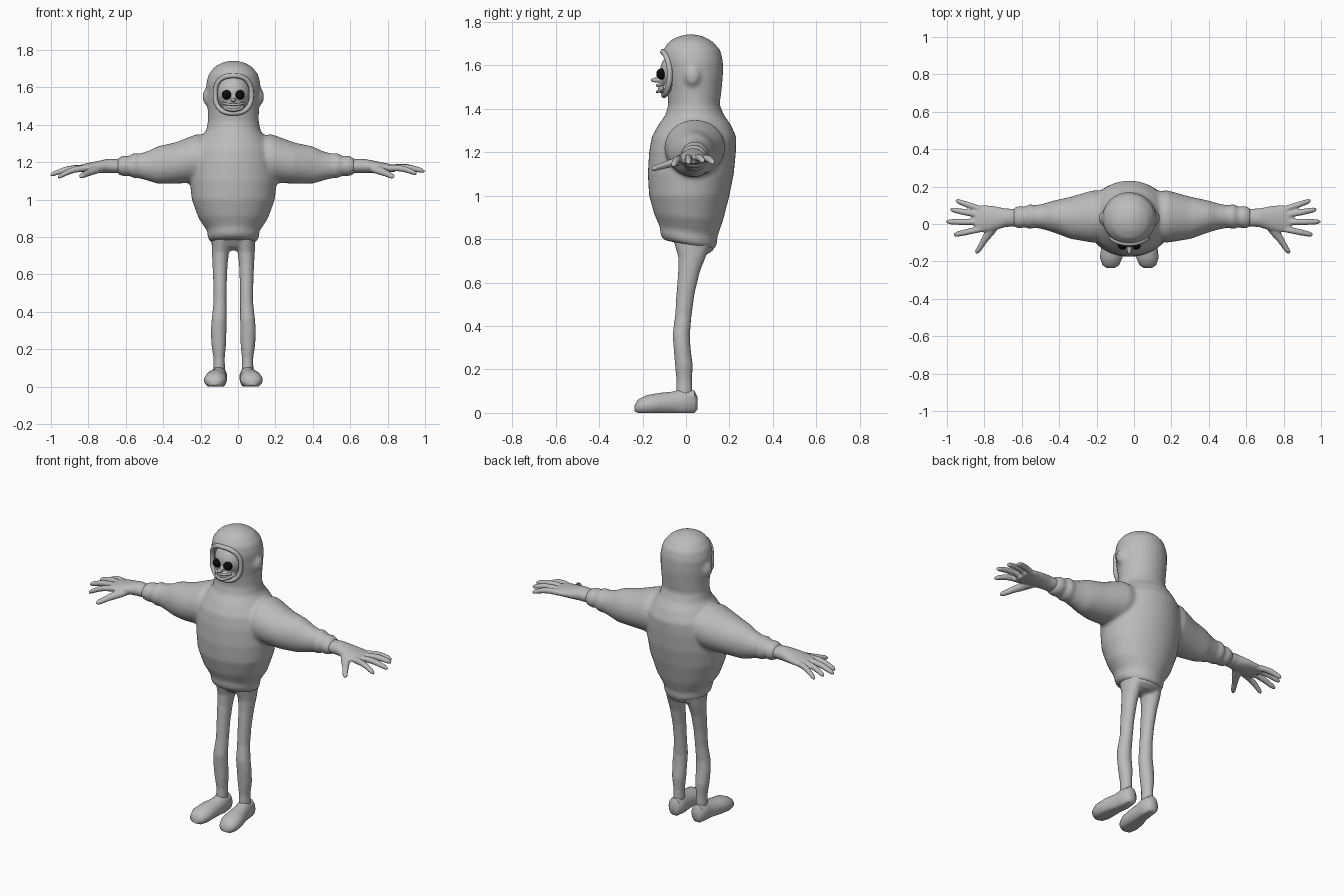
import bpy, bmesh, math
from mathutils import Matrix, Vector

if "Cube" in bpy.data.objects:
    bpy.data.objects.remove(bpy.data.objects["Cube"])

C = -0.025  # body centre line


def material(name, rgb, rough=0.6):
    m = bpy.data.materials.new(name)
    m.use_nodes = True
    m.diffuse_color = (*rgb, 1)
    b = m.node_tree.nodes["Principled BSDF"]
    b.inputs["Base Color"].default_value = (*rgb, 1)
    b.inputs["Roughness"].default_value = rough
    return m


grey = material("plain grey", (0.5, 0.5, 0.5))
black = material("eye black", (0.003, 0.003, 0.003))


def loft(bm, axis, rings, place=lambda v: v, n=28):
    """Elliptical rings (position, centre a, centre b, radius a, radius b) along an axis."""
    loops = []
    for p, a, b, ra, rb in rings:
        loop = []
        for i in range(n):
            t = math.tau * i / n
            u, w = a + ra * math.cos(t), b + rb * math.sin(t)
            co = {"X": (p, u, w), "Y": (u, p, w), "Z": (u, w, p)}[axis]
            loop.append(bm.verts.new(place(Vector(co))))
        loops.append(loop)
    for lo, hi in zip(loops, loops[1:]):
        for i in range(n):
            j = (i + 1) % n
            bm.faces.new((lo[i], lo[j], hi[j], hi[i]))
    bm.faces.new(loops[0][::-1])
    bm.faces.new(loops[-1])


def ball(bm, centre, radii):
    m = Matrix.Translation(centre) @ Matrix.Diagonal((*radii, 1))
    bmesh.ops.create_uvsphere(bm, u_segments=32, v_segments=20, radius=1, matrix=m)


def finish(name, bm, mat, voxel=0, smooth=0):
    bmesh.ops.recalc_face_normals(bm, faces=bm.faces)
    me = bpy.data.meshes.new(name)
    bm.to_mesh(me)
    bm.free()
    me.materials.append(mat)
    me.shade_smooth()
    ob = bpy.data.objects.new(name, me)
    bpy.context.collection.objects.link(ob)
    if voxel:
        r = ob.modifiers.new("Blend", "REMESH")
        r.mode, r.voxel_size, r.use_smooth_shade = "VOXEL", voxel, True
        s = ob.modifiers.new("Soften", "SMOOTH")
        s.factor, s.iterations = 0.5, smooth
    return ob


def tube(name, points, radius, cyclic=False):
    cu = bpy.data.curves.new(name, "CURVE")
    cu.dimensions, cu.bevel_depth, cu.bevel_resolution = "3D", radius, 4
    cu.use_fill_caps = True
    sp = cu.splines.new("POLY")
    sp.points.add(len(points) - 1)
    for p, co in zip(sp.points, points):
        p.co = (*co, 1)
    sp.use_cyclic_u, sp.use_smooth = cyclic, True
    cu.materials.append(grey)
    ob = bpy.data.objects.new(name, cu)
    bpy.context.collection.objects.link(ob)


def arm_place(s):
    return lambda v: Vector((C + s * v.x * (1 + 0.022 * s), v.y, v.z))


def leg_place(s):
    return lambda v: Vector((C + s * v.x, v.y, max(v.z, 0)))


def body_place(v):
    # the hem hangs lower at the back
    drop = 0.2 * v.y * max(0, min(1, (1 - v.z) / 0.2))
    return Vector((C + v.x, v.y, v.z - drop))


# Hooded top: torso, hood, ears and sleeves blended together
bm = bmesh.new()
torso = [(0.775, 0.01, 0.115, 0.11), (0.79, 0.012, 0.133, 0.126), (0.812, 0.012, 0.138, 0.132),
         (0.835, 0.012, 0.14, 0.132), (0.9, 0.012, 0.185, 0.158), (1.0, 0.015, 0.222, 0.185),
         (1.1, 0.022, 0.233, 0.198), (1.2, 0.03, 0.23, 0.2), (1.27, 0.037, 0.215, 0.195),
         (1.33, 0.04, 0.175, 0.165), (1.37, 0.04, 0.145, 0.135), (1.42, 0.037, 0.136, 0.118),
         (1.48, 0.038, 0.137, 0.125), (1.55, 0.035, 0.143, 0.135), (1.62, 0.03, 0.145, 0.14),
         (1.67, 0.026, 0.132, 0.132), (1.71, 0.022, 0.1, 0.1), (1.732, 0.022, 0.06, 0.06),
         (1.742, 0.022, 0.02, 0.02)]
loft(bm, "Z", [(z, 0, y, rx, ry) for z, y, rx, ry in torso], body_place, 40)
sleeve = [(0.1, 0.045, 1.225, 0.13, 0.11), (0.2, 0.04, 1.22, 0.14, 0.13), (0.32, 0.033, 1.195, 0.113, 0.11),
          (0.415, 0.04, 1.185, 0.085, 0.1), (0.465, 0.04, 1.18, 0.07, 0.08), (0.515, 0.04, 1.18, 0.06, 0.066),
          (0.545, 0.04, 1.182, 0.068, 0.068), (0.57, 0.037, 1.18, 0.054, 0.052), (0.6, 0.037, 1.18, 0.062, 0.056),
          (0.635, 0.035, 1.178, 0.05, 0.042)]
for s in (1, -1):
    loft(bm, "X", sleeve, arm_place(s))
    ball(bm, (C + s * 0.14, 0.03, 1.55), (0.024, 0.036, 0.046))
hoodie = finish("hooded_top", bm, grey, 0.011, 4)


# Rounded face opening, cut into the hood
def opening(t, hw, hh):
    c, q = math.cos(t), math.sin(t)
    return (C + math.copysign(abs(c) ** 0.8, c) * hw, 1.562 + math.copysign(abs(q) ** 0.8, q) * hh)


angles = [math.tau * i / 48 for i in range(48)]
bm = bmesh.new()
front = [bm.verts.new((x, -0.3, z)) for x, z in (opening(t, 0.094, 0.098) for t in angles)]
cap = bm.faces.new(front)
ext = bmesh.ops.extrude_face_region(bm, geom=[cap])
for v in ext["geom"]:
    if isinstance(v, bmesh.types.BMVert):
        v.co.y = -0.03
cutter = finish("opening_cutter", bm, grey)
cutter.hide_render = True
cutter.hide_viewport = True
cut = hoodie.modifiers.new("Face opening", "BOOLEAN")
cut.operation, cut.object, cut.solver = "DIFFERENCE", cutter, "EXACT"

# Rolled rim following the curve of the hood
rim = []
for t in angles:
    x, z = opening(t, 0.097, 0.1)
    depth = 0.14 - 0.15 * max(0, 1.52 - z) - 0.1 * max(0, z - 1.62)
    rim.append((x, 0.03 - depth * math.sqrt(1 - ((x - C) / 0.146) ** 2), z))
tube("hood_rim", rim, 0.013, True)

# Face with muzzle and nose
bm = bmesh.new()
ball(bm, (C, -0.02, 1.57), (0.094, 0.1, 0.102))
ball(bm, (C, -0.075, 1.492), (0.062, 0.055, 0.032))
ball(bm, (C, -0.135, 1.532), (0.013, 0.03, 0.012))
finish("face", bm, grey, 0.006, 3)


# Lips
def lip(name, z, y, half, bend):
    pts = []
    for i in range(13):
        k = i / 6 - 1
        pts.append((C + k * half, y + 0.03 * k * k, z + bend * k * k))
    tube(name, pts, 0.007)


lip("upper_lip", 1.508, -0.132, 0.054, 0.006)
lip("lower_lip", 1.478, -0.132, 0.05, 0.018)

for s, side in ((1, "left"), (-1, "right")):
    # Eyes
    bm = bmesh.new()
    ball(bm, (C + s * 0.036, -0.113, 1.56), (0.025, 0.024, 0.025))
    finish(side + "_eye", bm, black)

    # Hand with four fingers and a thumb
    bm = bmesh.new()
    place = arm_place(s)
    loft(bm, "X", [(0.6, 0.035, 1.178, 0.045, 0.036), (0.68, 0.033, 1.18, 0.05, 0.039),
                   (0.74, 0.03, 1.175, 0.066, 0.032), (0.8, 0.028, 1.17, 0.073, 0.025),
                   (0.845, 0.025, 1.165, 0.066, 0.018)], place)
    droop = 0.02 if s < 0 else 0
    for y0, d1, y1, z1 in ((0.078, 0.95, 0.125, 1.15), (0.046, 0.98, 0.078, 1.158),
                           (0.01, 1.0, 0.012, 1.152), (-0.026, 0.96, -0.058, 1.138)):
        finger = []
        for k, r in ((0, 0.018), (0.35, 0.017), (0.6, 0.017), (0.9, 0.014), (1, 0.007)):
            lift = 0.012 * math.sin(math.pi * k)
            finger.append((0.81 + (d1 - 0.81) * k, y0 + (y1 - y0) * k,
                           1.168 + (z1 - droop - 1.168) * k + lift, r, r))
        loft(bm, "X", finger, place, 14)
    loft(bm, "Y", [(0.0, 0.735, 1.168, 0.035, 0.024), (-0.05, 0.765, 1.155, 0.03, 0.021),
                   (-0.1, 0.8, 1.14, 0.02, 0.017), (-0.145, 0.828, 1.126, 0.017, 0.014),
                   (-0.158, 0.834, 1.122, 0.008, 0.007)], place, 16)
    finish(side + "_hand", bm, grey, 0.006, 3)

    # Shoe with a flat sole
    bm = bmesh.new()
    loft(bm, "Y", [(0.052, 0.077, 0.045, 0.018, 0.03), (0.038, 0.077, 0.048, 0.038, 0.055),
                   (-0.02, 0.077, 0.05, 0.044, 0.062), (-0.06, 0.082, 0.045, 0.046, 0.053),
                   (-0.12, 0.092, 0.042, 0.058, 0.05), (-0.18, 0.097, 0.036, 0.06, 0.046),
                   (-0.22, 0.099, 0.028, 0.045, 0.034), (-0.236, 0.099, 0.022, 0.02, 0.015)], leg_place(s))
    shoe = finish(side + "_shoe", bm, grey)
    bpy.context.view_layer.objects.active = shoe
    shoe.select_set(True)
    bpy.ops.object.shade_smooth_by_angle(angle=math.radians(50))
    shoe.select_set(False)

# Trousers: hips and slim legs
bm = bmesh.new()
loft(bm, "Z", [(0.728, 0, 0.05, 0.06, 0.045), (0.75, 0, 0.05, 0.105, 0.078), (0.81, 0, 0.03, 0.118, 0.1)],
     leg_place(1))
for s in (1, -1):
    loft(bm, "Z", [(0.8, 0.065, 0.03, 0.052, 0.09), (0.72, 0.069, 0.028, 0.046, 0.064),
                   (0.65, 0.071, 0.014, 0.04, 0.05), (0.55, 0.071, -0.002, 0.036, 0.042),
                   (0.45, 0.071, -0.012, 0.035, 0.038), (0.36, 0.076, -0.022, 0.04, 0.04),
                   (0.3, 0.079, -0.018, 0.042, 0.039), (0.22, 0.078, -0.01, 0.039, 0.041),
                   (0.15, 0.076, -0.008, 0.03, 0.036), (0.08, 0.076, -0.008, 0.032, 0.038)], leg_place(s))
finish("trousers", bm, grey, 0.009, 3)
